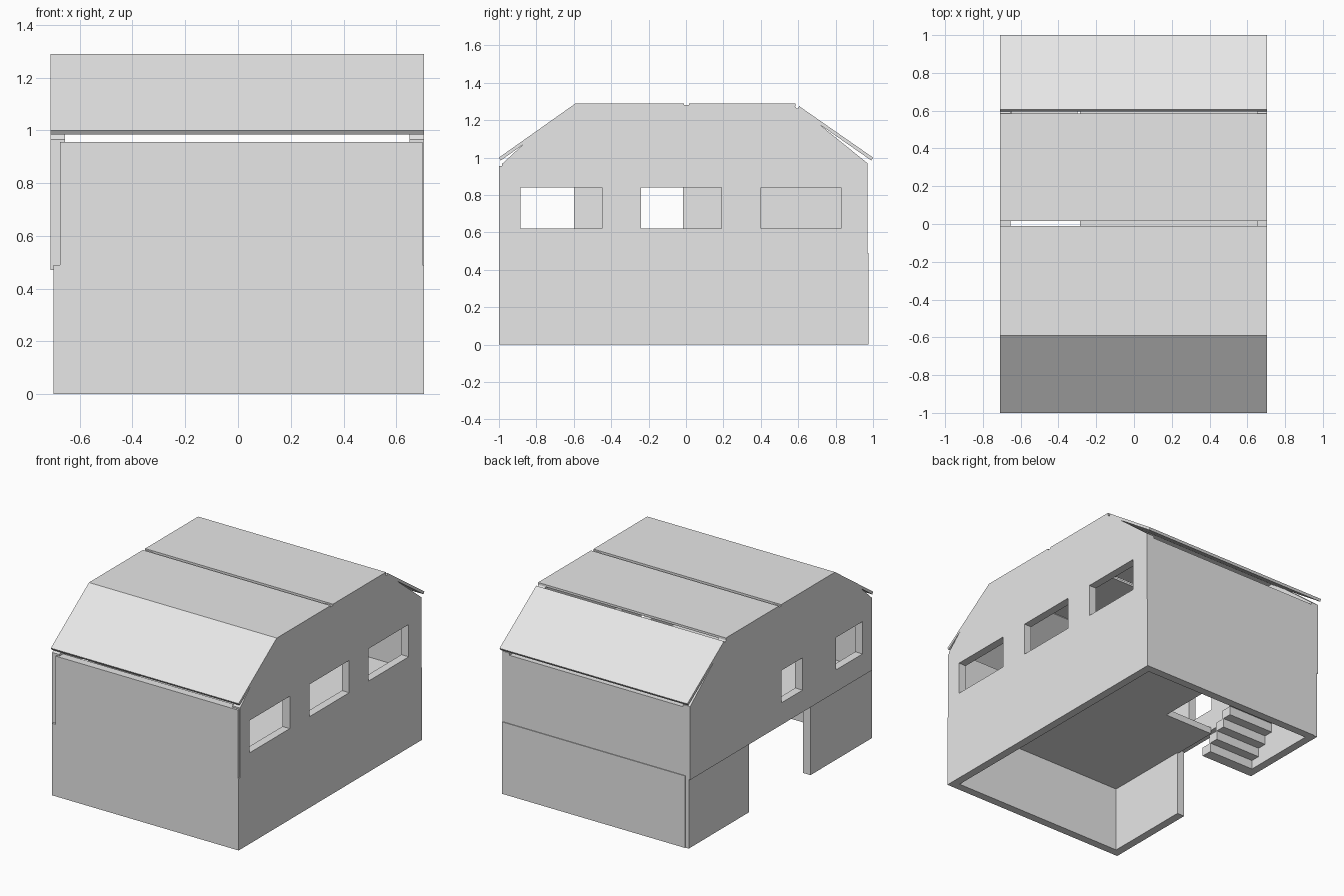
import bpy
import bmesh
from mathutils import Vector

old = bpy.data.objects.get("Cube")
if old:
    bpy.data.objects.remove(old, do_unlink=True)

plaster = bpy.data.materials.new("pale_grey")
plaster.use_nodes = True
GREY = (0.8, 0.8, 0.8, 1)
plaster.diffuse_color = GREY
plaster.node_tree.nodes["Principled BSDF"].inputs["Base Color"].default_value = GREY


def prism(name, outline, axis, start, end):
    """Extrude a 2D outline along x ('x': points are y,z) or y ('y': points are x,z)."""
    def place(p, d):
        return (d, p[0], p[1]) if axis == "x" else (p[0], d, p[1])
    bm = bmesh.new()
    face = bm.faces.new([bm.verts.new(place(p, start)) for p in outline])
    moved = bmesh.ops.extrude_face_region(bm, geom=[face])["geom"]
    offset = Vector(place((0, 0), end - start))
    bmesh.ops.translate(bm, vec=offset, verts=[v for v in moved if isinstance(v, bmesh.types.BMVert)])
    if len(bm.faces) == len(outline) + 1:
        bm.faces.new([v for v in face.verts])
    bmesh.ops.recalc_face_normals(bm, faces=bm.faces)
    mesh = bpy.data.meshes.new(name)
    bm.to_mesh(mesh)
    bm.free()
    mesh.materials.append(plaster)
    obj = bpy.data.objects.new(name, mesh)
    bpy.context.collection.objects.link(obj)
    return obj


def box(name, x, y, z):
    return prism(name, [(y[0], z[0]), (y[1], z[0]), (y[1], z[1]), (y[0], z[1])], "x", *x)


def cut(target, x, y, z):
    """Cut a clean rectangular opening."""
    cutter = box("cutter", x, y, z)
    cutter.hide_render = True
    mod = target.modifiers.new("opening", "BOOLEAN")
    mod.operation = "DIFFERENCE"
    mod.solver = "EXACT"
    mod.object = cutter
    bpy.context.view_layer.objects.active = target
    bpy.ops.object.modifier_apply(modifier=mod.name)
    bpy.data.objects.remove(cutter, do_unlink=True)


# Gable walls of the upper storey, with window openings
def gable(base):
    return [(-0.985, base), (0.97, base), (0.97, 0.97), (0.71, 1.18), (0.59, 1.265),
            (0.58, 1.28), (-0.59, 1.28), (-0.86, 1.08), (-0.985, 0.965)]


SILL = (0.62, 0.84)
left_gable = prism("left_gable_wall", gable(0.49), "x", 0.65, 0.705)
right_gable = prism("right_gable_wall", gable(0.47), "x", -0.71, -0.655)
for span in [(-0.885, -0.45), (-0.24, 0.19), (0.4, 0.83)]:
    cut(left_gable, (0.6, 0.8), span, SILL)
for span in [(-0.885, -0.6), (-0.24, -0.015)]:
    cut(right_gable, (-0.8, -0.6), span, SILL)

# Front wall in one piece, stepped in where the right gable passes it
prism("front_wall", [(-0.7, 0), (0.705, 0), (0.705, 0.49), (0.7, 0.49), (0.7, 0.955),
                     (-0.675, 0.955), (-0.675, 0.49), (-0.7, 0.49)], "y", -1, -0.945)

# Back wall, one slab per storey
box("back_upper_wall", (-0.655, 0.65), (0.915, 0.97), (0.47, 0.955))
box("back_lower_wall", (-0.675, 0.705), (0.92, 0.975), (0, 0.49))

# Lower side walls, the right one split by the wide doorway
box("left_lower_wall", (0.65, 0.705), (-0.945, 0.92), (0, 0.49))
box("right_lower_wall_front", (-0.7, -0.645), (-0.945, -0.34), (0, 0.47))
box("right_lower_wall_back", (-0.7, -0.645), (0.32, 0.97), (0, 0.47))

# Upper floor with the stairwell
floor = box("upper_floor", (-0.655, 0.65), (-0.945, 0.92), (0.445, 0.49))
cut(floor, (-0.66, -0.285), (-0.02, 0.84), (0.4, 0.6))

# Stairs rising towards the back
STEPS = 8
RUN, RISE = 0.52 / STEPS, 0.49 / STEPS
for i in range(STEPS):
    y, z = 0.32 + i * RUN, i * RISE
    box(f"stair_step_{i + 1}", (-0.65, -0.3), (y, y + RUN * 1.15), (z, z + RISE))

# Roof: two flat panels with a narrow gap, and two sloping panels
ROOF_X = (-0.71, 0.705)
box("flat_roof_front", ROOF_X, (-0.59, -0.01), (1.275, 1.29))
box("flat_roof_back", ROOF_X, (0.015, 0.585), (1.275, 1.29))
prism("sloped_roof_front", [(-1, 1.0), (-0.59, 1.29), (-0.59, 1.27), (-0.99, 0.985)], "x", *ROOF_X)
prism("sloped_roof_back", [(1, 1.0), (0.605, 1.275), (0.595, 1.26), (0.99, 0.985)], "x", *ROOF_X)
